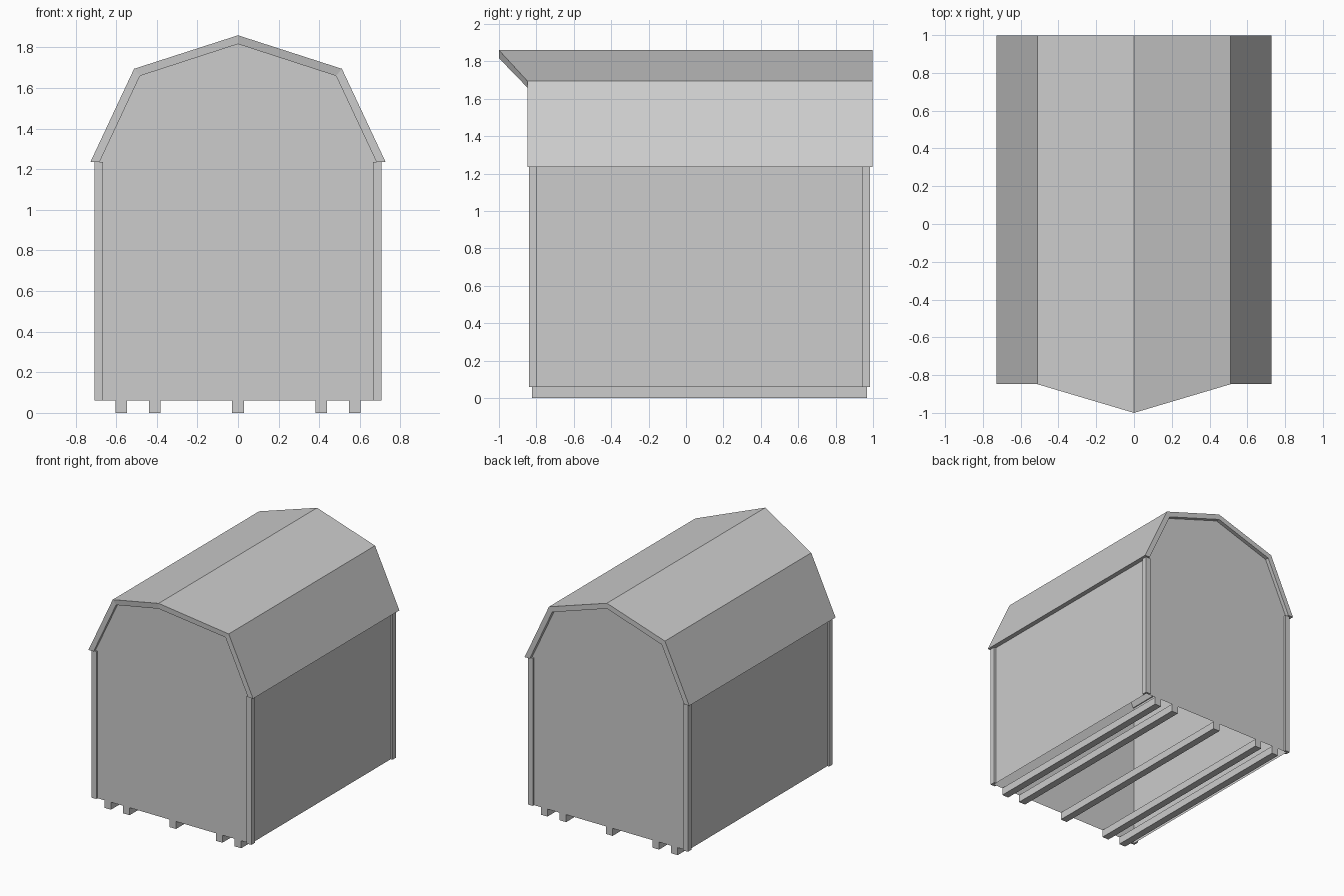
import bpy
import bmesh

cube = bpy.data.objects.get("Cube")
if cube:
    bpy.data.objects.remove(cube, do_unlink=True)

# Single flat colour
grey = bpy.data.materials.new("light_grey")
grey.use_nodes = True
colour = (0.604, 0.604, 0.604, 1)
grey.diffuse_color = colour
grey.node_tree.nodes["Principled BSDF"].inputs["Base Color"].default_value = colour


def make_object(name, bm):
    bmesh.ops.recalc_face_normals(bm, faces=bm.faces)
    mesh = bpy.data.meshes.new(name)
    bm.to_mesh(mesh)
    bm.free()
    mesh.materials.append(grey)
    obj = bpy.data.objects.new(name, mesh)
    bpy.context.collection.objects.link(obj)
    return obj


def prism(name, start, end, caps=True):
    """Join two matching closed outlines into a solid."""
    bm = bmesh.new()
    a = [bm.verts.new(p) for p in start]
    b = [bm.verts.new(p) for p in end]
    for i in range(len(a)):
        j = (i + 1) % len(a)
        bm.faces.new((a[i], a[j], b[j], b[i]))
    if caps:
        bm.faces.new(a[::-1])
        bm.faces.new(b)
    return make_object(name, bm)


def panel(name, points):
    bm = bmesh.new()
    bm.faces.new([bm.verts.new(p) for p in points])
    return make_object(name, bm)


BASE, EAVE = 0.06, 1.236
WALL_X, FRONT, BACK = 0.69, -0.823, 0.967
TRIM, TRIM_WIDTH = 0.016, 0.042


def mirrored(half):
    """Half outline from eave to ridge, completed across the centre."""
    return half + [(-x, z) for x, z in half[-2::-1]]


outer = mirrored([(0.727, EAVE), (0.512, 1.695), (0, 1.86)])
inner = mirrored([(0.682, EAVE), (0.483, 1.66), (0, 1.817)])

# Gambrel roof shell, with the ridge pushed forward into a peak
section = outer + inner[::-1]
roof_front = [(x, -1.0 if x == 0 else -0.848, z) for x, z in section]
roof_back = [(x, 0.997, z) for x, z in section]
roof = prism("gambrel_roof", roof_front, roof_back, caps=False)
bm = bmesh.new()
bm.from_mesh(roof.data)
bm.verts.ensure_lookup_table()
count = len(section)
for offset in (0, count):
    for i in range(len(outer) - 1):
        ids = (i, i + 1, count - 2 - i, count - 1 - i)
        bm.faces.new([bm.verts[offset + k] for k in ids])
bmesh.ops.recalc_face_normals(bm, faces=bm.faces)
bm.to_mesh(roof.data)
bm.free()

# Gable walls, open underneath
gable = [(WALL_X, BASE), (WALL_X, EAVE)] + inner[1:-1] + [(-WALL_X, EAVE), (-WALL_X, BASE)]
for name, y in (("front_wall", FRONT), ("back_wall", BACK)):
    panel(name, [(x, y, z) for x, z in gable])

# Side walls and corner trim
for side, s in (("left", 1), ("right", -1)):
    x = s * WALL_X
    panel(side + "_wall", [(x, FRONT, BASE), (x, BACK, BASE),
                           (x, BACK, EAVE), (x, FRONT, EAVE)])
    for end, y, d in (("front", FRONT, -1), ("back", BACK, 1)):
        ox, oy = x + s * TRIM, y + d * TRIM
        ix, iy = ox - s * TRIM_WIDTH, oy - d * TRIM_WIDTH
        angle = [(ox, oy), (ox, iy), (x, iy), (x, y), (ix, y), (ix, oy)]
        prism(f"{end}_{side}_corner_trim", [(px, py, BASE) for px, py in angle],
              [(px, py, EAVE) for px, py in angle])

# Skids under the shed
for i, x in enumerate((-0.575, -0.41, 0, 0.41, 0.575)):
    h = 0.029
    outline = [(x - h, 0), (x + h, 0), (x + h, BASE), (x - h, BASE)]
    prism(f"skid_{i + 1}", [(px, FRONT, z) for px, z in outline],
          [(px, BACK, z) for px, z in outline])
